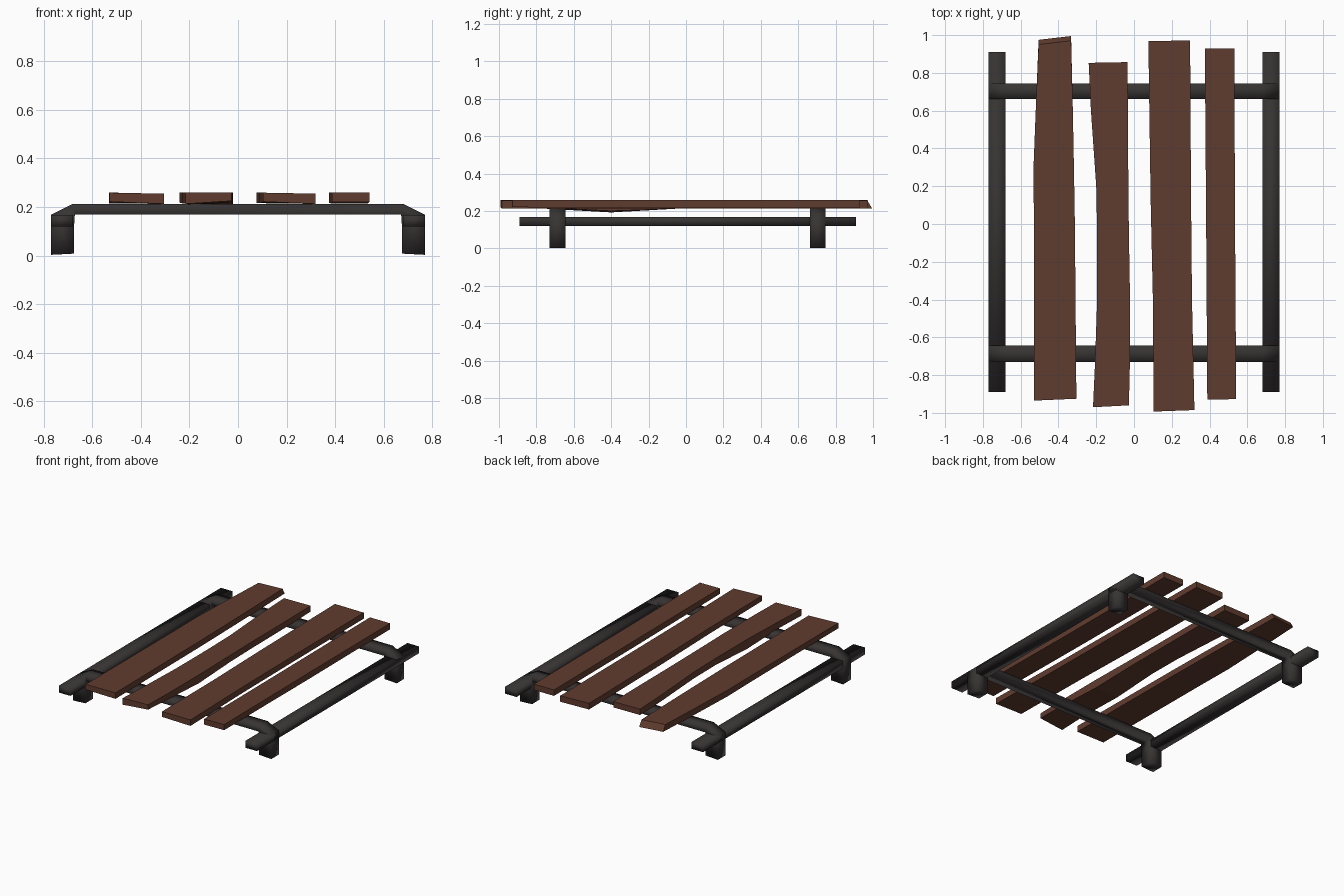
import bpy, bmesh

if "Cube" in bpy.data.objects:
    bpy.data.objects.remove(bpy.data.objects["Cube"])


def material(name, rgb):
    m = bpy.data.materials.new(name)
    m.diffuse_color = (*rgb, 1)
    m.use_nodes = True
    m.node_tree.nodes["Principled BSDF"].inputs["Base Color"].default_value = m.diffuse_color
    return m


metal = material("dark metal", (0.038, 0.033, 0.033))
wood = material("brown wood", (0.118, 0.045, 0.028))


def loft(name, rings, mat, smooth=False):
    """Join four-cornered rings into a closed bar."""
    bm = bmesh.new()
    vs = [[bm.verts.new(p) for p in r] for r in rings]
    for a, b in zip(vs, vs[1:]):
        for i in range(4):
            j = (i + 1) % 4
            bm.faces.new((a[i], a[j], b[j], b[i]))
    bm.faces.new(vs[0])
    bm.faces.new(vs[-1][::-1])
    bmesh.ops.recalc_face_normals(bm, faces=bm.faces[:])
    for f in bm.faces:
        f.smooth = smooth
    me = bpy.data.meshes.new(name)
    bm.to_mesh(me)
    bm.free()
    me.materials.append(mat)
    ob = bpy.data.objects.new(name, me)
    bpy.context.collection.objects.link(ob)
    return ob


# Bent end brackets: leg, sloped corner, cross bar, mirrored to the other leg
# each entry is outer x, outer z, inner x, inner z
half = [(-.77, .003, -.675, .008), (-.77, .168, -.675, .125), (-.68, .213, -.672, .17)]
path = half + [(-a, b, -c, d) for a, b, c, d in reversed(half)]
for name, y0, y1 in (("front_bracket", -.73, -.643), ("back_bracket", .663, .745)):
    loft(name, [[(ox, y0, oz), (ox, y1, oz), (ix, y1, iz), (ix, y0, iz)]
                for ox, oz, ix, iz in path], metal, True)

# Side rails
for name, s in (("left_rail", -1), ("right_rail", 1)):
    loft(name, [[(s * .77, y, .12), (s * .68, y, .12), (s * .68, y, .168), (s * .77, y, .168)]
                for y in (-.89, .91)], metal, True)


# Deck planks: stations of y left, y right, x left, x right, bottom z left, bottom z right
TOP = .259
planks = {
    "plank_1": [(-.935, -.925, -.53, -.305, .222, .213), (.0, .0, -.53, -.313, .217, .213),
                (.30, .30, -.532, -.318, .215, .213), (.66, .66, -.518, -.325, .215, .213),
                (.975, .995, -.505, -.333, .217, .213)],
    "plank_2": [(-.97, -.96, -.217, -.027, .213, .225), (-.75, -.75, -.207, -.022, .212, .217),
                (-.40, -.40, -.195, -.021, .192, .200), (-.05, -.05, -.195, -.027, .212, .212),
                (.20, .20, -.20, -.030, .214, .214), (.60, .60, -.228, -.032, .215, .215),
                (.853, .857, -.24, -.035, .218, .218)],
    "plank_3": [(-.993, -.985, .104, .32, .222, .213), (-.40, -.40, .10, .307, .218, .213),
                (.13, .13, .088, .302, .216, .213), (.968, .972, .076, .297, .216, .213)],
    "plank_4": [(-.93, -.927, .388, .541, .220, .220), (.0, .0, .382, .535, .215, .215),
                (.93, .93, .375, .531, .217, .217)],
}
for name, stations in planks.items():
    rings = []
    for i, (yl, yr, xl, xr, zl, zr) in enumerate(stations):
        # first plank has a slightly raked back end
        back = .025 if name == "plank_1" and i == len(stations) - 1 else 0
        drop = .004 if name in ("plank_1", "plank_3") else 0
        rings.append([(xl, yl, zl), (xr, yr, zr),
                      (xr, yr - back, TOP - drop), (xl, yl - back, TOP)])
    loft(name, rings, wood)
